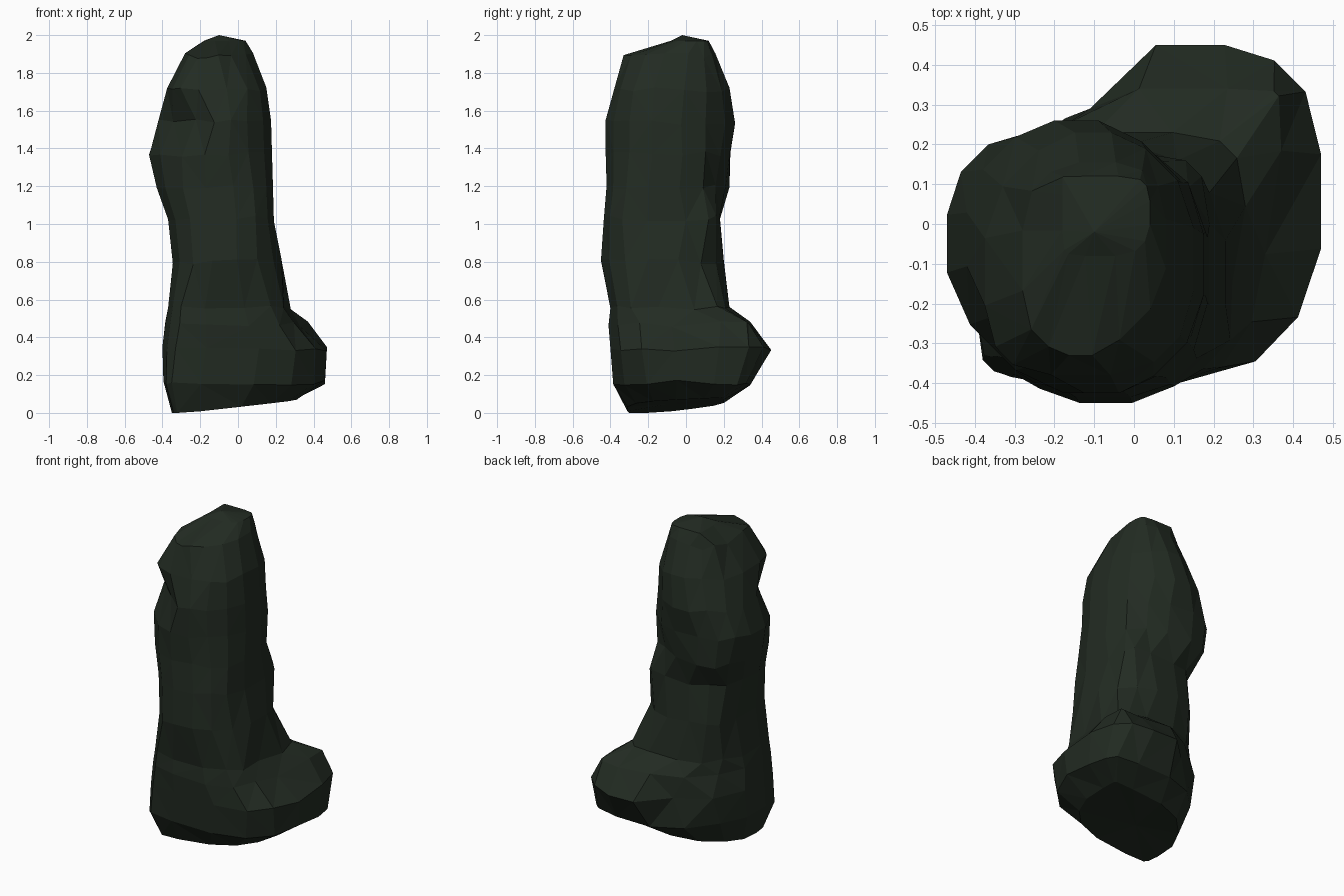
import bpy
import bmesh
import math
import random
from mathutils import Vector

random.seed(4)
cube = bpy.data.objects.get("Cube")
if cube:
    bpy.data.objects.remove(cube)

# Stone colour
stone = bpy.data.materials.new("dark green stone")
stone.use_nodes = True
colour = (0.016, 0.024, 0.016, 1)
stone.diffuse_color = colour
stone.node_tree.nodes["Principled BSDF"].inputs["Base Color"].default_value = colour

# Sections: height, then how far the outline reaches from the axis,
# counter-clockwise from +x in steps of an eighth turn
sections = [
    (0.05, .31, .34, .20, .24, .35, .44, .31, .31),
    (0.16, .46, .50, .34, .31, .395, .51, .385, .43),
    (0.34, .47, .54, .45, .34, .40, .50, .40, .46),
    (0.47, .37, .485, .34, .31, .385, .49, .41, .41),
    (0.56, .28, .30, .23, .30, .37, .48, .40, .38),
    (0.80, .23, .19, .20, .31, .345, .46, .45, .36),
    (1.03, .19, .205, .18, .29, .37, .46, .435, .35),
    (1.20, .185, .165, .23, .385, .43, .47, .42, .33),
    (1.37, .18, .17, .235, .40, .47, .47, .425, .31),
    (1.54, .175, .16, .26, .365, .42, .42, .425, .305),
    (1.71, .15, .155, .23, .30, .375, .47, .38, .28),
    (1.89, .08, .11, .155, .24, .28, .37, .33, .18),
    (1.97, .04, .09, .12, .21, .18, .17, .08, .05),
]

# Worn hollows: centre, depth
hollows = [
    (Vector((-.15, .36, .34)), .08),
    (Vector((.36, -.15, .50)), .07),
    (Vector((.02, .22, 1.22)), .04),
    (Vector((-.30, -.30, 1.56)), .03),
]
lowest = Vector((-.33, -.23, 0))


def outline(section):
    z, *reach = section
    corners = []
    for i, near in enumerate(reach):
        # Corner where one flat side meets the next
        far = reach[(i + 1) % len(reach)]
        angle = math.tau * i / len(reach)
        outward = Vector((math.cos(angle), math.sin(angle), 0))
        along = Vector((-outward.y, outward.x, 0))
        corners.append(outward * near + along * (far * math.sqrt(2) - near) + Vector((0, 0, z)))
    # Cut every corner off
    cut = []
    for i, p in enumerate(corners):
        cut += [p.lerp(corners[i - 1], .25), p.lerp(corners[(i + 1) % len(corners)], .25)]
    return cut


def ring_points(section, index):
    points = outline(section)
    for p in points:
        if index == 0:
            # Underside falls to one low corner
            flat = Vector((p.x, p.y, 0))
            p.z = max(0, .12 * (flat - lowest).length - .01)
        elif index < len(sections) - 1:
            p.z += random.uniform(-.015, .015)
        inward = (Vector((-.05, -.05, p.z)) - p).normalized()
        for centre, depth in hollows:
            p += inward * depth * max(0, 1 - (p - centre).length / .2)
    return points


# Column and foot in one skin
bm = bmesh.new()
rings = [[bm.verts.new(p) for p in ring_points(s, i)] for i, s in enumerate(sections)]
for low, high in zip(rings, rings[1:]):
    for i in range(len(low)):
        j = (i + 1) % len(low)
        a, b, c, d = low[i], low[j], high[j], high[i]
        # Split each quad along its shorter diagonal
        if (a.co - c.co).length < (b.co - d.co).length:
            bm.faces.new((a, b, c))
            bm.faces.new((a, c, d))
        else:
            bm.faces.new((a, b, d))
            bm.faces.new((b, c, d))

# Underside and peak
keel = bm.verts.new((-.08, -.08, .05))
peak = bm.verts.new((-.1, -.02, 2))
for i in range(len(rings[0])):
    j = (i + 1) % len(rings[0])
    bm.faces.new((rings[0][j], rings[0][i], keel))
    bm.faces.new((rings[-1][i], rings[-1][j], peak))

bmesh.ops.recalc_face_normals(bm, faces=bm.faces)
mesh = bpy.data.meshes.new("standing_stone")
bm.to_mesh(mesh)
bm.free()
mesh.materials.append(stone)
standing_stone = bpy.data.objects.new("standing_stone", mesh)
bpy.context.collection.objects.link(standing_stone)
